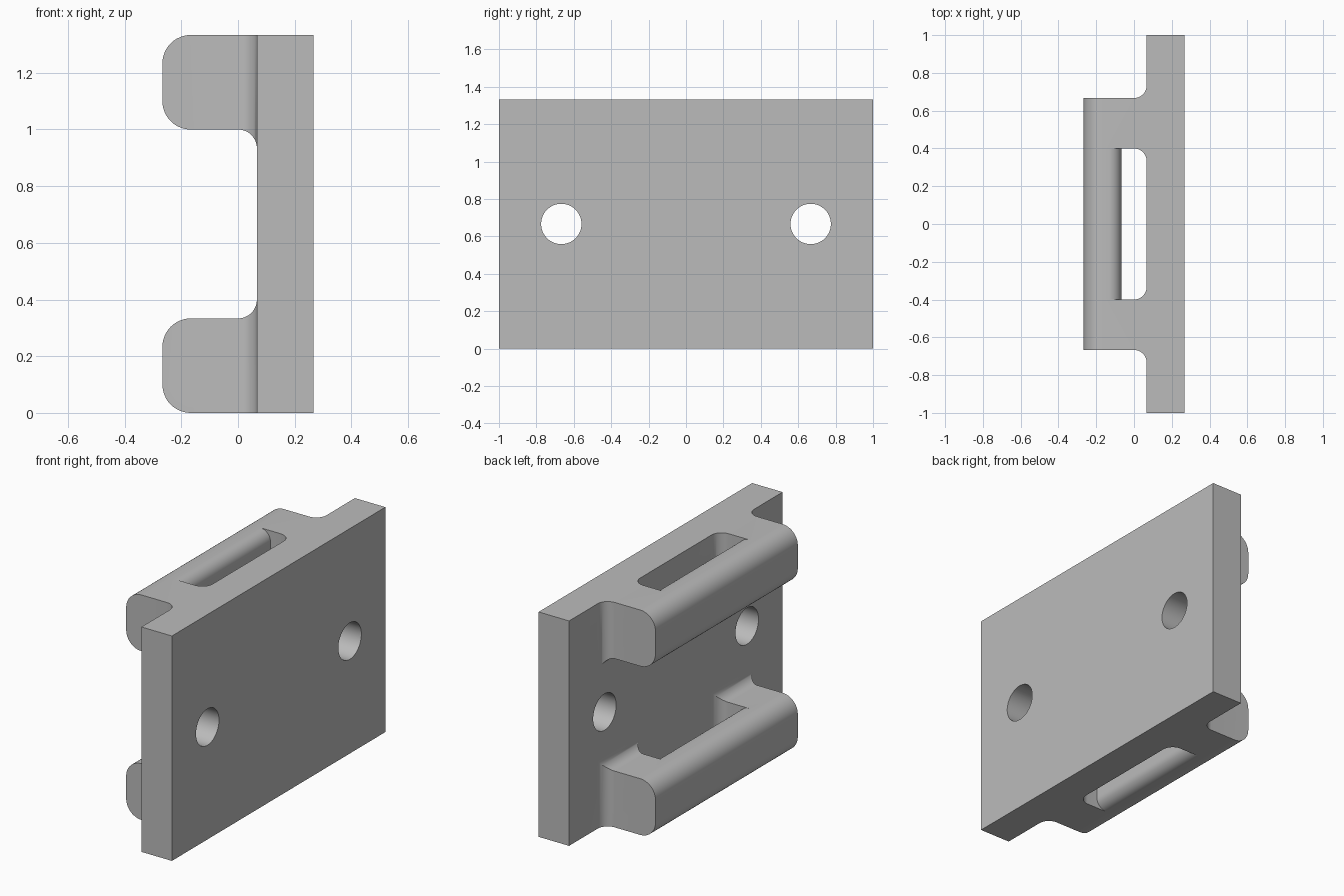
import bpy
import bmesh
from math import cos, sin, radians
from mathutils import Vector

cube = bpy.data.objects.get("Cube")
if cube:
    bpy.data.objects.remove(cube, do_unlink=True)

U = 1 / 15                            # base unit; all sizes are multiples
FACE, BACK, FRONT = U, 4 * U, -4 * U  # plate faces and outer side of the bars
HEIGHT, LUG = 20 * U, 5 * U
LEG_IN, LEG_OUT = 6 * U, 10 * U
ROUND, FILLET = 1.5 * U, U

grey = bpy.data.materials.new("Plain grey")
grey.use_nodes = True
colour = (0.5, 0.5, 0.5, 1)
grey.diffuse_color = colour
grey.node_tree.nodes["Principled BSDF"].inputs["Base Color"].default_value = colour


def arc(cx, cy, r, start, end, steps=12):
    angles = [radians(start + (end - start) * i / steps) for i in range(steps + 1)]
    return [(cx + r * cos(a), cy + r * sin(a)) for a in angles]


def prism(name, profile, place, sweep):
    """Extrude a flat profile, mapped to 3D by place, along sweep."""
    bm = bmesh.new()
    face = bm.faces.new([bm.verts.new(place(u, v)) for u, v in profile])
    ext = bmesh.ops.extrude_face_region(bm, geom=[face])
    verts = [g for g in ext["geom"] if isinstance(g, bmesh.types.BMVert)]
    bmesh.ops.translate(bm, verts=verts, vec=Vector(sweep))
    bmesh.ops.recalc_face_normals(bm, faces=bm.faces)
    mesh = bpy.data.meshes.new(name)
    bm.to_mesh(mesh)
    bm.free()
    mesh.materials.append(grey)
    obj = bpy.data.objects.new(name, mesh)
    bpy.context.collection.objects.link(obj)
    return obj


def combine(target, tool, operation):
    mod = target.modifiers.new(operation.title(), "BOOLEAN")
    mod.operation, mod.object, mod.solver = operation, tool, "EXACT"
    bpy.context.view_layer.objects.active = target
    bpy.ops.object.modifier_apply(modifier=mod.name)
    bpy.data.objects.remove(tool, do_unlink=True)


# Side profile: plate with a rounded lug at the bottom and at the top
low = arc(FRONT + ROUND, ROUND, ROUND, 270, 180)
low += arc(FRONT + ROUND, LUG - ROUND, ROUND, 180, 90)
low += arc(FACE - FILLET, LUG + FILLET, FILLET, -90, 0)
high = [(x, HEIGHT - z) for x, z in reversed(low)]
side = [(BACK, 0)] + low + high + [(BACK, HEIGHT)]
bracket = prism("mounting_bracket", side, lambda x, z: (x, -1, z), (0, 2, 0))

# Plan profile: plate with two filleted legs
leg = arc(FACE - FILLET, LEG_OUT + FILLET, FILLET, 0, -90)
leg += [(-0.4, LEG_OUT), (-0.4, LEG_IN)]
leg += arc(FACE - FILLET, LEG_IN - FILLET, FILLET, 90, 0)
other = [(x, -y) for x, y in reversed(leg)]
plan = [(0.4, 1.1), (FACE, 1.1)] + leg + other + [(FACE, -1.1), (0.4, -1.1)]
comb = prism("leg_plan", plan, lambda x, y: (x, y, -0.1), (0, 0, HEIGHT + 0.2))
combine(bracket, comb, "INTERSECT")

# Rounded bars bridging the legs
inner = -U
section = arc(FRONT + ROUND, ROUND, ROUND, 270, 180)
section += arc(FRONT + ROUND, LUG - ROUND, ROUND, 180, 90)
section += arc(inner - U, LUG - U, U, 90, 0) + arc(inner - U, U, U, 0, -90)
for z0 in (0, HEIGHT - LUG):
    bar = prism("bar", section, lambda x, z: (x, -LEG_IN, z + z0), (0, 2 * LEG_IN, 0))
    combine(bracket, bar, "UNION")

# Screw holes through the plate
for side_sign in (-1, 1):
    ring = arc(side_sign * LEG_OUT, HEIGHT / 2, 0.108, 0, 360, 48)[:-1]
    drill = prism("drill", ring, lambda y, z: (-0.5, y, z), (1, 0, 0))
    combine(bracket, drill, "DIFFERENCE")

bpy.ops.object.select_all(action="DESELECT")
bracket.select_set(True)
bpy.context.view_layer.objects.active = bracket
bpy.ops.object.shade_smooth_by_angle(angle=radians(30))
